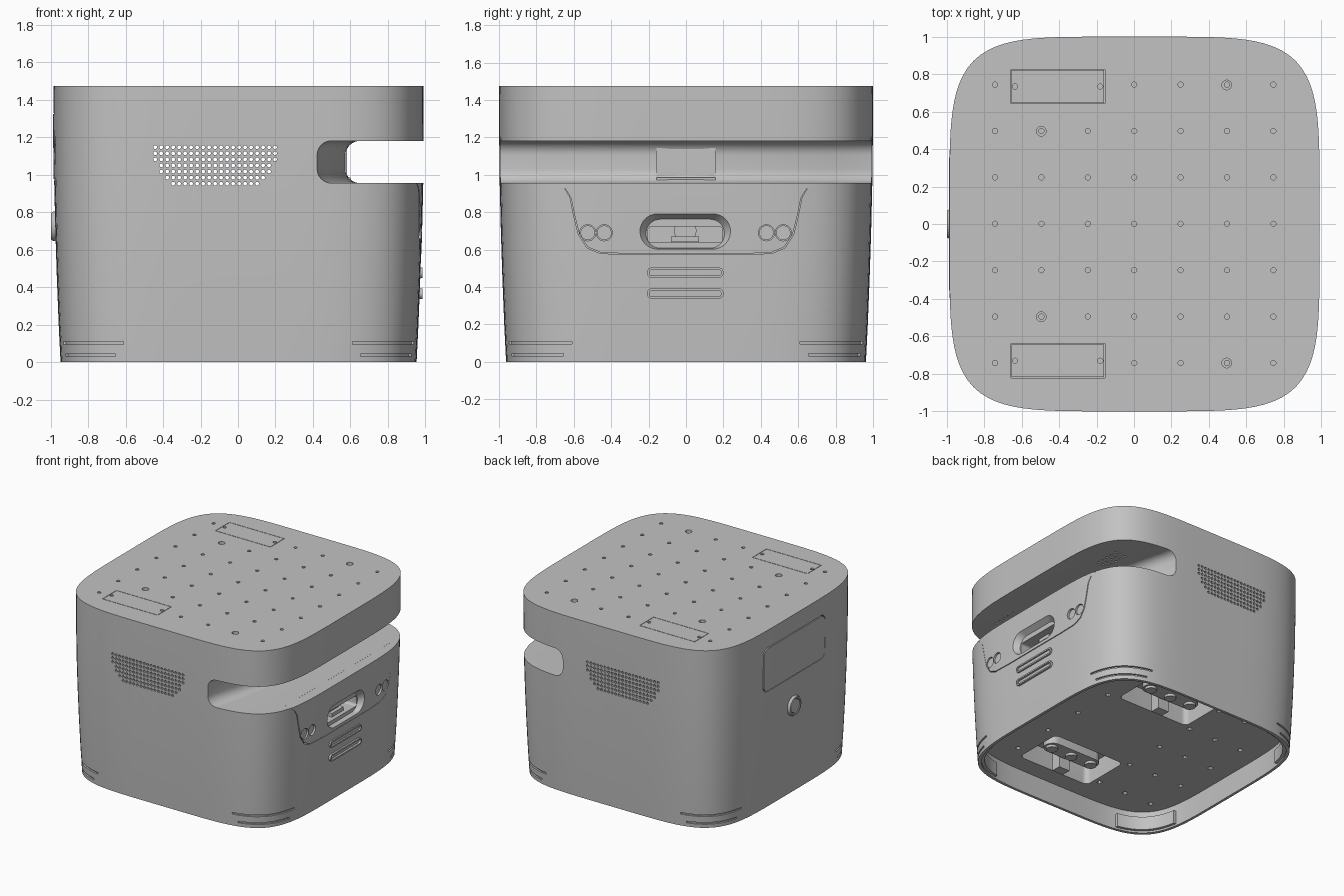
import bpy, bmesh, math
from mathutils import Vector

if "Cube" in bpy.data.objects:
    bpy.data.objects.remove(bpy.data.objects["Cube"])

grey = bpy.data.materials.new("plain grey")
grey.use_nodes = True
grey.diffuse_color = (0.54, 0.54, 0.54, 1)
grey.node_tree.nodes["Principled BSDF"].inputs["Base Color"].default_value = (0.54, 0.54, 0.54, 1)
TOP = 1.475
parts = []


# ---------- outlines ----------
def squircle(s, n=160, p=5.0):
    pts = []
    for i in range(n):
        c, d = math.cos(math.tau * i / n), math.sin(math.tau * i / n)
        r = s * (abs(c) ** p + abs(d) ** p) ** (-1 / p)
        pts.append((0.988 * r * c + 0.003, r * d))
    return pts


def rounded(u, v, w, h, r, n=8):
    r = min(r, w * 0.499, h * 0.499)
    pts = []
    for k, (su, sv) in enumerate(((1, 1), (-1, 1), (-1, -1), (1, -1))):
        for i in range(n + 1):
            a = (k + i / n) * math.pi / 2
            pts.append((u + su * (w / 2 - r) + r * math.cos(a), v + sv * (h / 2 - r) + r * math.sin(a)))
    return pts


def circle(u, v, r, n=16):
    return [(u + r * math.cos(math.tau * i / n), v + r * math.sin(math.tau * i / n)) for i in range(n)]


def rect(u0, u1, v0, v1):
    return [(u0, v0), (u1, v0), (u1, v1), (u0, v1)]


# ---------- solids ----------
def place(axis, u, v, h):
    return Vector({"x": (h, u, v), "y": (u, h, v), "z": (u, v, h)}[axis])


def loft(bm, axis, *sections):
    """Closed solid through (height, outline) sections."""
    rings = [[bm.verts.new(place(axis, u, v, h)) for u, v in pts] for h, pts in sections]
    n = len(rings[0])
    for a, b in zip(rings, rings[1:]):
        for i in range(n):
            bm.faces.new((a[i], a[(i + 1) % n], b[(i + 1) % n], b[i]))
    bm.faces.new(rings[0])
    bm.faces.new(rings[-1])


def finish(name, bm):
    bmesh.ops.recalc_face_normals(bm, faces=bm.faces[:])
    me = bpy.data.meshes.new(name)
    bm.to_mesh(me)
    bm.free()
    ob = bpy.data.objects.new(name, me)
    bpy.context.collection.objects.link(ob)
    return ob


def solid(name, axis, *sections):
    bm = bmesh.new()
    loft(bm, axis, *sections)
    ob = finish(name, bm)
    parts.append(ob)
    return ob


def prisms(axis, lo, hi, outlines):
    bm = bmesh.new()
    for pts in outlines:
        loft(bm, axis, (lo, pts), (hi, pts))
    return finish("cutter", bm)


def boolean(cutter, *targets, op="DIFFERENCE"):
    for ob in targets:
        mod = ob.modifiers.new("cut", "BOOLEAN")
        mod.operation, mod.solver, mod.object = op, "EXACT", cutter
        bpy.context.view_layer.update()
        me = bpy.data.meshes.new_from_object(ob.evaluated_get(bpy.context.evaluated_depsgraph_get()))
        ob.modifiers.clear()
        ob.data = me
    bpy.data.objects.remove(cutter)


def hull(name, grow=1.0):
    profile = ((0, 0.962), (0.2, 0.972), (0.45, 0.982), (0.7, 0.99), (0.95, 0.996), (1.2, 0.999), (TOP, 1.0))
    return solid(name, "z", *[(z, squircle(s * grow)) for z, s in profile])


def skin_panel(name, outline, lo, hi, grow):
    """Panel that follows the hull, let into the body with a thin seam around it."""
    boolean(prisms("x", lo, hi, [outline]), body)
    cv = sum(v for _, v in outline) / len(outline)
    half_w, half_h = max(u for u, _ in outline), max(abs(v - cv) for _, v in outline)
    inner = [(u * (1 - 0.006 / half_w), cv + (v - cv) * (1 - 0.006 / half_h)) for u, v in outline]
    panel = hull(name, grow)
    boolean(prisms("x", lo, hi, [inner]), panel, op="INTERSECT")
    return panel


# ---------- main body ----------
body = hull("body_shell")
boolean(prisms("z", -0.1, 0.18, [squircle(0.94)]), body)

# open side slot with a bowed inner wall
sections = []
for i in range(25):
    y = -1.1 + 2.2 * i / 24
    x = 0.42 + 0.155 * max(0, 1 - (y / 0.97) ** 2)
    wall = rounded(x + 0.2, 1.068, 0.4, 0.225, 0.075)[9:27]
    sections.append((y, [(1.3, 1.1805)] + wall + [(1.3, 0.9555)]))
bm = bmesh.new()
loft(bm, "y", *sections)
boolean(finish("cutter", bm), body)

# speaker grille, drilled front to back
holes = []
for row, inset in enumerate((0, 0, 0, 1, 1, 2, 3)):
    for col in range(inset, 21 - inset):
        holes.append(circle(-0.442 + 0.032 * col, 1.147 - 0.0325 * row, 0.0105, 8))
boolean(prisms("y", -1.2, 1.2, holes), body)

# corner bumpers showing through slits in the shell
corners = [(sx, sy) for sx in (-1, 1) for sy in (-1, 1)]
for z, inner_edge in ((0.03, 0.655), (0.095, 0.61)):
    size = 2 * (0.9 - inner_edge)
    slits = [rounded(0.9 * a, 0.9 * b, size, size, 0.01) for a, b in corners]
    boolean(prisms("z", z, z + 0.014, slits), body)
bumper = solid("corner_bumpers", "z", (0.015, squircle(0.952)), (0.125, squircle(0.956)))
boolean(prisms("z", -0.1, 0.2, [squircle(0.92)]), bumper)
boolean(prisms("z", -0.1, 0.2, [rounded(0.85 * a, 0.85 * b, 0.52, 0.52, 0.01) for a, b in corners]),
        bumper, op="INTERSECT")

# mounting holes in the top, some with a wider ring
grid = [-0.742 + 0.2477 * i for i in range(7)]
free = [(x, y) for x in grid for y in grid if not (abs(y) > 0.7 and -0.6 < x < -0.1)]
boolean(prisms("z", TOP - 0.06, TOP + 0.1, [circle(x, y, 0.014, 12) for x, y in free]), body)
rings = ((-0.495, 0.495), (-0.495, -0.495), (0.495, 0.742), (0.495, -0.742))
boolean(prisms("z", TOP - 0.025, TOP + 0.1, [circle(x, y, 0.026) for x, y in rings]), body)

# service covers set flush into the top
for side, y in (("back", 0.734), ("front", -0.73)):
    boolean(prisms("z", TOP - 0.03, TOP + 0.1, [rect(-0.657, -0.155, y - 0.092, y + 0.092)]), body)
    pts = rect(-0.653, -0.159, y - 0.088, y + 0.088)
    cover = solid("top_cover_" + side, "z", (TOP - 0.03, pts), (TOP, pts))
    boolean(prisms("z", TOP - 0.025, TOP + 0.1, [circle(x, y, 0.014, 12) for x in (-0.635, -0.18)]), cover)

# small perforations in the slot ceiling
dots = [circle(0.68 + 0.045 * i, s * (0.5 + 0.05 * j), 0.01, 8)
        for i in range(3) for j in range(5) for s in (-1, 1)]
boolean(prisms("z", 1.1, 1.2, dots), body)

# sensor block in the middle of the slot
pts = rect(-0.158, 0.158, 0.94, 1.19)
solid("sensor_block", "x", (0.45, pts), (0.582, pts))
pts = rect(-0.158, 0.158, 0.94, 0.985)
solid("sensor_ledge", "x", (0.45, pts), (0.6, pts))

# ---------- charging side ----------
half = [(0.70, 0.961), (0.65, 0.93), (0.62, 0.88), (0.60, 0.78), (0.575, 0.68), (0.53, 0.61), (0.46, 0.58), (0.31, 0.573)]
panel = skin_panel("charging_panel", half + [(-u, v) for u, v in reversed(half)], 0.9, 1.2, 1.002)

bm = bmesh.new()
loft(bm, "x", (0.94, rounded(-0.004, 0.685, 0.42, 0.155, 0.1)), (1.0, rounded(-0.004, 0.7, 0.51, 0.2, 0.11)))
boolean(finish("cutter", bm), body, panel)
boolean(prisms("x", 0.82, 1.1, [rounded(-0.004, 0.68, 0.4, 0.085, 0.02)]), body, panel)
pts = circle(-0.004, 0.7, 0.06, 24)
solid("socket_pin", "x", (0.8, pts), (0.88, pts))
pts = rect(-0.08, 0.07, 0.64, 0.67)
solid("socket_tongue", "x", (0.8, pts), (0.91, pts))

spots = (-0.525, -0.437, 0.43, 0.52)
boolean(prisms("x", 0.94, 1.1, [circle(y, 0.69, 0.043, 24) for y in spots]), body, panel)
for i, y in enumerate(spots):
    pts = circle(y, 0.69, 0.039, 24)
    solid(f"round_sensor_{i + 1}", "x", (0.9, pts), (0.965, pts))

for i, z in enumerate((0.477, 0.365)):
    outer, inner = rounded(-0.004, z, 0.41, 0.056, 0.03), rounded(-0.004, z, 0.385, 0.032, 0.02)
    bar = solid(f"contact_bar_{i + 1}", "x", (0.9, outer), (0.986, outer))
    boolean(prisms("x", 0.965, 1.1, [inner]), bar)

# ---------- screen side ----------
screen = skin_panel("screen_panel", rounded(0, 1.15, 0.8, 0.36, 0.05), -1.2, -0.94, 1.003)
ring, cap = circle(0, 0.725, 0.08, 32), circle(0, 0.725, 0.055, 32)
solid("button_ring", "x", (-0.997, circle(0, 0.725, 0.072, 32)), (-0.985, ring), (-0.9, ring))
boolean(prisms("x", -1.1, -0.975, [circle(0, 0.725, 0.06, 32)]), parts[-1])
solid("button_cap", "x", (-0.994, cap), (-0.9, cap))

# ---------- underside ----------
for side, s in (("left", 1), ("right", -1)):
    y = 0.58 * s
    boolean(prisms("z", 0.1, 0.34, [rounded(0.13, y, 0.66, 0.42, 0.04)]), body)
    pts = rounded(0.13, y, 0.5, 0.14, 0.07)
    solid("wheel_bracket_" + side, "z", (0.22, pts), (0.35, pts))
    for k, x in enumerate((-0.06, 0.13, 0.32)):
        pts = circle(x, y, 0.045, 20)
        solid(f"wheel_bolt_{side}_{k + 1}", "z", (0.2, pts), (0.25, pts))
    pts = rect(0.08, 0.18, y - 0.16, y - 0.08)
    solid("wheel_mount_" + side, "z", (0.14, pts), (0.35, pts))
bolts = [circle(x, y, 0.02, 10) for x in (-0.75, -0.5, -0.25, 0.55, 0.75) for y in (-0.7, -0.35, 0, 0.35, 0.7)]
boolean(prisms("z", 0.1, 0.21, bolts), body)

# ---------- shading and colour ----------
bpy.ops.object.select_all(action="DESELECT")
for ob in parts:
    ob.data.materials.clear()
    ob.data.materials.append(grey)
    for f in ob.data.polygons:
        f.material_index = 0
    ob.select_set(True)
bpy.context.view_layer.objects.active = body
bpy.ops.object.shade_smooth_by_angle(angle=math.radians(30))
